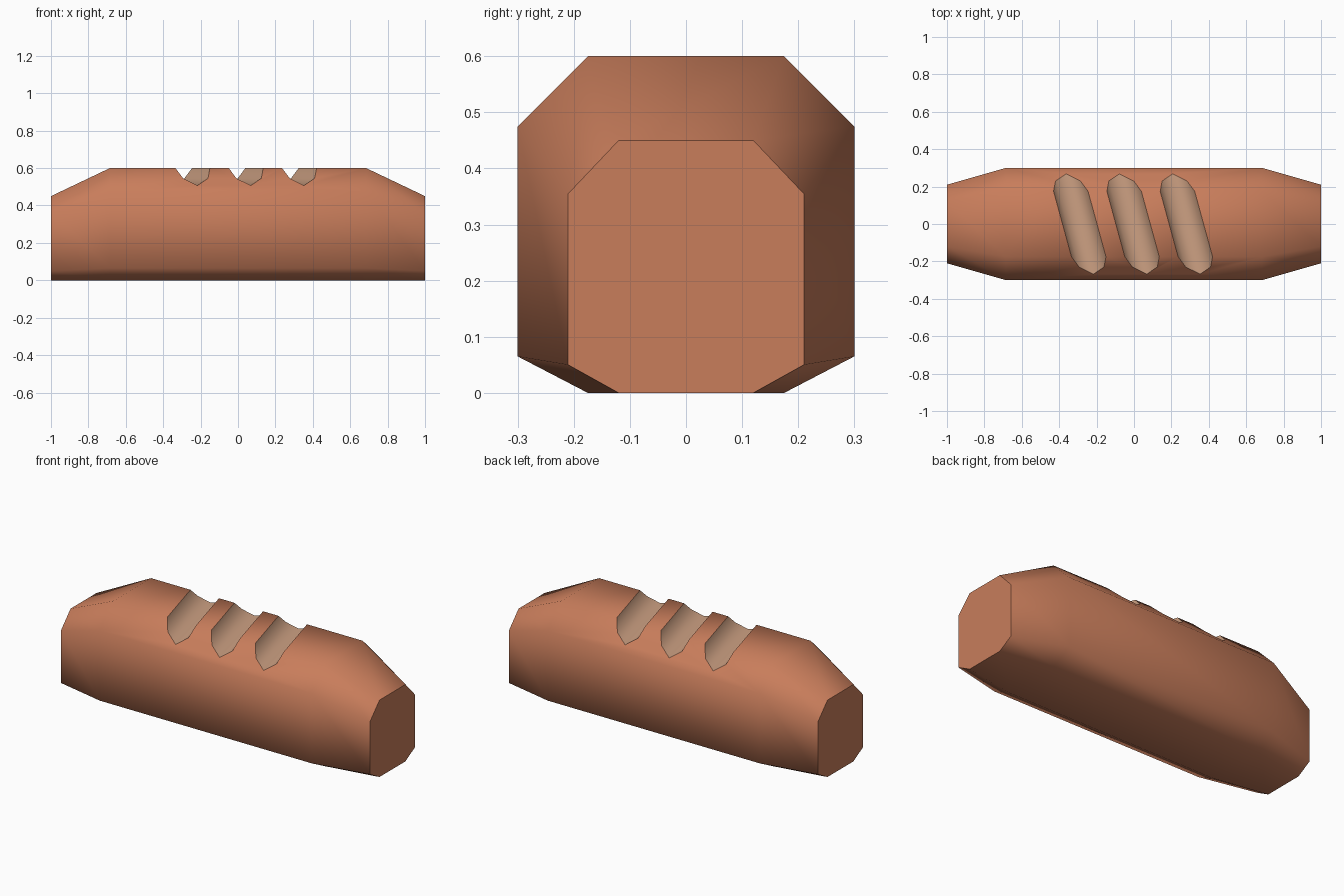
import bpy, bmesh, math
from mathutils import Matrix

if "Cube" in bpy.data.objects:
    bpy.data.objects.remove(bpy.data.objects["Cube"])


def material(name, rgb):
    m = bpy.data.materials.new(name)
    m.diffuse_color = (*rgb, 1)
    m.use_nodes = True
    m.node_tree.nodes["Principled BSDF"].inputs["Base Color"].default_value = m.diffuse_color
    return m


crust = material("brown_crust", (0.58, 0.205, 0.105))
crumb = material("pale_crumb", (0.62, 0.36, 0.23))


def loft(bm, sections):
    """Skin closed cross-sections and cap both ends."""
    rings = [[bm.verts.new(p) for p in s] for s in sections]
    n = len(rings[0])
    for a, b in zip(rings, rings[1:]):
        for i in range(n):
            j = (i + 1) % n
            bm.faces.new((a[i], a[j], b[j], b[i]))
    bm.faces.new(rings[0])
    bm.faces.new(rings[-1])
    bmesh.ops.recalc_face_normals(bm, faces=bm.faces)


def finish(name, bm, mat):
    me = bpy.data.meshes.new(name)
    bm.to_mesh(me)
    bm.free()
    me.materials.append(mat)
    ob = bpy.data.objects.new(name, me)
    bpy.context.collection.objects.link(ob)
    return ob


def mirrored(half):
    return half + [(-u, z) for u, z in reversed(half)]


# Loaf: octagonal sections tapering at both ends
middle = mirrored([(0.175, 0), (0.3, 0.065), (0.3, 0.475), (0.175, 0.6)])
tip = mirrored([(0.12, 0), (0.21, 0.05), (0.21, 0.355), (0.12, 0.45)])
bm = bmesh.new()
loft(bm, [[(x, y, z) for y, z in prof] for x, prof in
          ((-1, tip), (-0.685, middle), (0.685, middle), (1, tip))])
loaf = finish("bread_loaf", bm, crust)

# Slanted scores cut across the top
groove = [(0, 0.507), (0.064, 0.545), (0.089, 0.6), (0.112, 0.65),
          (-0.112, 0.65), (-0.089, 0.6), (-0.064, 0.545)]
bm = bmesh.new()
for i in range(3):
    part = bmesh.new()
    loft(part, [[(u, y, z) for u, z in groove] for y in (-0.4, 0.4)])
    part.transform(Matrix.Translation((-0.29 + 0.285 * i, 0, 0))
                   @ Matrix.Rotation(math.radians(15.3), 4, 'Z'))
    tmp = bpy.data.meshes.new("tmp")
    part.to_mesh(tmp)
    part.free()
    bm.from_mesh(tmp)
    bpy.data.meshes.remove(tmp)
cutter = finish("score_cutter", bm, crumb)
cutter.hide_render = True

mod = loaf.modifiers.new("scores", 'BOOLEAN')
mod.operation = 'DIFFERENCE'
mod.solver = 'EXACT'
mod.material_mode = 'TRANSFER'
mod.object = cutter
deps = bpy.context.evaluated_depsgraph_get()
mesh = bpy.data.meshes.new_from_object(loaf.evaluated_get(deps))
loaf.modifiers.clear()
loaf.data = mesh
bpy.data.objects.remove(cutter)

# Smooth shading, sharp around the end caps and the score rims
bm = bmesh.new()
bm.from_mesh(mesh)
for f in bm.faces:
    f.smooth = True
for e in bm.edges:
    fs = e.link_faces
    cap = any(abs(f.normal.x) > 0.999 for f in fs)
    e.smooth = not (cap or len({f.material_index for f in fs}) > 1)
bm.to_mesh(mesh)
bm.free()
